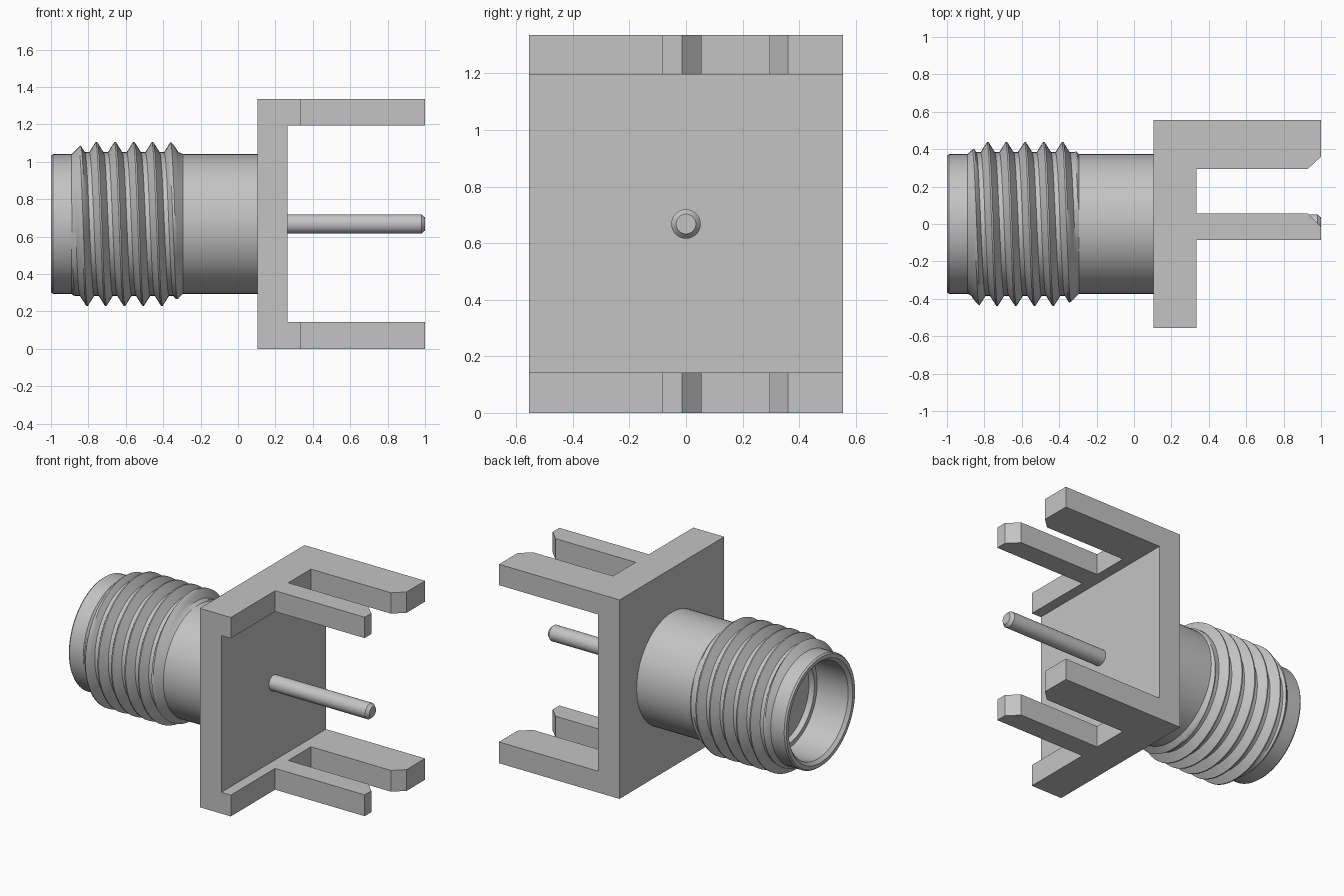
import bpy, bmesh, math
from mathutils import Vector

cube = bpy.data.objects.get("Cube")
if cube:
    bpy.data.objects.remove(cube, do_unlink=True)

metal = bpy.data.materials.new("grey metal")
metal.use_nodes = True
GREY = (0.55, 0.55, 0.55, 1)
metal.diffuse_color = GREY
metal.node_tree.nodes["Principled BSDF"].inputs["Base Color"].default_value = GREY

CZ = 0.6675  # height of the connector axis


def finish(name, bm, smooth=False):
    """Turn a bmesh into an object with the metal material."""
    bmesh.ops.recalc_face_normals(bm, faces=bm.faces)
    mesh = bpy.data.meshes.new(name)
    bm.to_mesh(mesh)
    bm.free()
    mesh.materials.append(metal)
    ob = bpy.data.objects.new(name, mesh)
    bpy.context.collection.objects.link(ob)
    bpy.ops.object.select_all(action='DESELECT')
    ob.select_set(True)
    bpy.context.view_layer.objects.active = ob
    if smooth:
        bpy.ops.object.shade_smooth_by_angle(angle=math.radians(30))
    return ob


def ring_point(x, r, a):
    return Vector((x, r * math.cos(a), CZ + r * math.sin(a)))


def lathe(name, profile, steps):
    """Revolve (x, radius) points about the connector axis."""
    bm = bmesh.new()
    vs = [bm.verts.new(ring_point(x, r, 0)) for x, r in profile]
    edges = [bm.edges.new(p) for p in zip(vs, vs[1:])]
    bmesh.ops.spin(bm, geom=vs + edges, cent=(0, 0, CZ), axis=(1, 0, 0),
                   angle=math.tau, steps=steps)
    bmesh.ops.remove_doubles(bm, verts=bm.verts, dist=1e-4)
    return finish(name, bm, True)


def prism(name, outline, z0, z1):
    """Extrude a plan outline upward."""
    bm = bmesh.new()
    face = bm.faces.new([bm.verts.new((x, y, z0)) for x, y in outline])
    top = bmesh.ops.extrude_face_region(bm, geom=[face])["geom"]
    bmesh.ops.translate(bm, vec=(0, 0, z1 - z0),
                        verts=[v for v in top if isinstance(v, bmesh.types.BMVert)])
    return finish(name, bm)


# Flange with four mounting legs: plan outline, then the middle is cut away
plan = [(0.105, -0.555), (0.335, -0.555), (0.335, -0.085), (1, -0.085),
        (1, -0.015), (0.93, 0.055), (0.335, 0.055), (0.335, 0.295),
        (0.93, 0.295), (1, 0.36), (1, 0.555), (0.105, 0.555)]
flange = prism("flange_with_legs", plan, 0, 1.335)
cutter = prism("gap_cutter", [(0.265, -1), (1.2, -1), (1.2, 1), (0.265, 1)], 0.143, 1.195)
cutter.hide_render = True
cut = flange.modifiers.new("gap", 'BOOLEAN')
cut.operation = 'DIFFERENCE'
cut.solver = 'EXACT'
cut.object = cutter
bpy.context.view_layer.objects.active = flange
bpy.ops.object.modifier_apply(modifier=cut.name)
bpy.data.objects.remove(cutter, do_unlink=True)

# Barrel with stepped bore and a central socket
lathe("barrel", [(0.105, 0), (0.105, 0.373), (-0.99, 0.373), (-1, 0.365),
                 (-1, 0.34), (-0.98, 0.32), (-0.75, 0.32), (-0.75, 0.29),
                 (-0.71, 0.29), (-0.71, 0.065), (-0.5, 0.065), (-0.5, 0)], 64)

# Centre pin with chamfered tip
lathe("centre_pin", [(0.25, 0), (0.25, 0.052), (0.98, 0.052), (1, 0.035), (1, 0)], 32)

# Helical thread, tapered at both ends
X0, X1, PITCH, STEPS = -0.893, -0.29, 0.1, 64
ROOT, CREST = 0.384, 0.438


def thread_radius(x, crest_x):
    d = abs((x - crest_x + PITCH / 2) % PITCH - PITCH / 2)
    t = min(max((0.038 - d) / 0.034, 0), 1)
    r = ROOT + (CREST - ROOT) * t
    return min(r, 0.37 + (x - X0), 0.37 + (X1 - x))


bm = bmesh.new()
offsets = (-0.038, -0.027, -0.0155, -0.004, 0.004, 0.0155, 0.027, 0.038)
columns = []
for i in range(STEPS + 1):
    a = math.tau * i / STEPS
    crest = -0.757 + PITCH * (i / STEPS - 0.25)
    column = []
    for k in range(-3, 7):
        for off in offsets:
            x = min(max(crest + k * PITCH + off, X0), X1)
            column.append(bm.verts.new(ring_point(x, thread_radius(x, crest), a)))
    columns.append(column)
for c, d in zip(columns, columns[1:]):
    for j in range(len(c) - 1):
        bm.faces.new((c[j], c[j + 1], d[j + 1], d[j]))
bmesh.ops.remove_doubles(bm, verts=bm.verts, dist=1e-4)
finish("screw_thread", bm, True)
